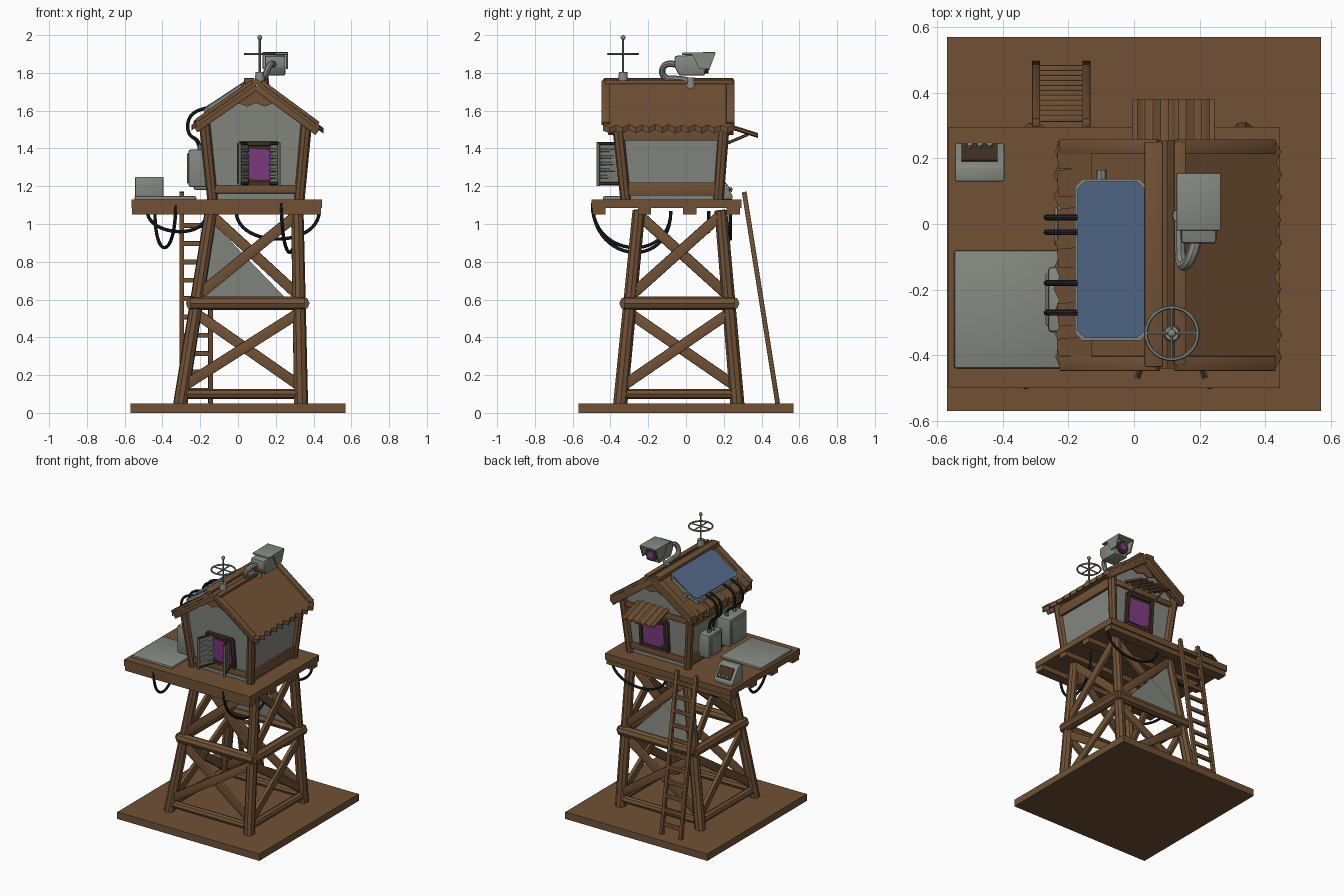
import bpy, bmesh, math, random
from mathutils import Vector as V, Matrix

if "Cube" in bpy.data.objects:
    bpy.data.objects.remove(bpy.data.objects["Cube"])
random.seed(4)

def mat(name, r, g, b):
    m = bpy.data.materials.new(name)
    m.diffuse_color = (r, g, b, 1)
    m.use_nodes = True
    m.node_tree.nodes["Principled BSDF"].inputs["Base Color"].default_value = m.diffuse_color
    return m
WOOD = mat("brown wood", 0.165, 0.083, 0.036)
DARK = mat("dark wood", 0.055, 0.030, 0.018)
GREY = mat("grey metal", 0.235, 0.25, 0.22)
BLUE = mat("solar blue", 0.085, 0.14, 0.25)
BLACK = mat("black cable", 0.015, 0.017, 0.018)
PURPLE = mat("purple glow", 0.22, 0.045, 0.24)

def finish(name, bm, m, bevel=0):
    if bevel:
        bmesh.ops.bevel(bm, geom=bm.edges[:], offset=bevel, segments=2, affect='EDGES', profile=0.5)
    bmesh.ops.recalc_face_normals(bm, faces=bm.faces[:])
    me = bpy.data.meshes.new(name)
    bm.to_mesh(me)
    bm.free()
    me.materials.append(m)
    me.shade_smooth()
    me.set_sharp_from_angle(angle=math.radians(35))
    ob = bpy.data.objects.new(name, me)
    bpy.context.scene.collection.objects.link(ob)
    return ob

def box(name, lo, hi, m, bevel=0):
    bm = bmesh.new()
    lo, hi = V(lo), V(hi)
    bmesh.ops.create_cube(bm, size=1, matrix=Matrix.Translation((lo + hi) / 2) @ Matrix.Diagonal((*(hi - lo), 1)))
    return finish(name, bm, m, bevel)

def aim(p, q):
    p, q = V(p), V(q)
    return Matrix.Translation((p + q) / 2) @ (q - p).to_track_quat('Z', 'Y').to_matrix().to_4x4(), (q - p).length

def rod(name, p, q, r, m, n=8, r2=None):
    bm = bmesh.new()
    mx, l = aim(p, q)
    bmesh.ops.create_cone(bm, cap_ends=True, segments=n, radius1=r, radius2=r2 or r, depth=l, matrix=mx)
    return finish(name, bm, m)

def plank(name, p, q, w, h, m):
    bm = bmesh.new()
    mx, l = aim(p, q)
    bmesh.ops.create_cube(bm, size=1, matrix=mx @ Matrix.Diagonal((w, h, l, 1)))
    return finish(name, bm, m, 0.003)

def slab(name, pts, vec, m, bevel=0):
    bm = bmesh.new()
    f = bm.faces.new([bm.verts.new(p) for p in pts])
    ext = bmesh.ops.extrude_face_region(bm, geom=[f], use_keep_orig=True)
    bmesh.ops.translate(bm, vec=vec, verts=[v for v in ext["geom"] if isinstance(v, bmesh.types.BMVert)])
    return finish(name, bm, m, bevel)

def tube(name, pts, r, m):
    cu = bpy.data.curves.new(name, 'CURVE')
    cu.dimensions = '3D'
    cu.bevel_depth, cu.bevel_resolution, cu.resolution_u, cu.use_fill_caps = r, 2, 8, True
    s = cu.splines.new('NURBS')
    s.points.add(len(pts) - 1)
    for k, p in zip(s.points, pts):
        k.co = (*p, 1)
    s.order_u, s.use_endpoint_u = 4, True
    tmp = bpy.data.objects.new(name + "_curve", cu)
    bpy.context.scene.collection.objects.link(tmp)
    me = bpy.data.meshes.new_from_object(tmp.evaluated_get(bpy.context.evaluated_depsgraph_get()))
    bpy.data.objects.remove(tmp)
    bm = bmesh.new()
    bm.from_mesh(me)
    return finish(name, bm, m)

# base and platform
box("ground_board", (-.57, -.57, 0), (.57, .57, .05), WOOD)
box("platform", (-.565, -.50, 1.085), (.445, .295, 1.13), WOOD)
for y in (-.46, -.22, .02, .25):
    box("platform_joist", (-.56, y - .035, 1.05), (.44, y + .035, 1.088), WOOD)

# legs with horizontal and cross braces on all four faces
def leg(i, j, z):
    t = (z - .05) / 1.02
    x = (-.305 + .163 * t, .333 - .02 * t)[i]
    y = (-.348 + .098 * t, .272 - .087 * t)[j]
    return V((x, y, z))
for i in (0, 1):
    for j in (0, 1):
        rod("tower_leg", leg(i, j, .03), leg(i, j, 1.07), .038, WOOD, 9, .034)
corners = [(0, 0), (1, 0), (1, 1), (0, 1)]
for k in range(4):
    a, b = corners[k], corners[(k + 1) % 4]
    d = (leg(*b, .5) - leg(*a, .5)).normalized()
    out = V((d.y, -d.x, 0)) * .02
    rod("lower_rail", leg(*a, .10), leg(*b, .10), .027, WOOD, 8)
    rod("middle_rail", leg(*a, .58) - d * .03 + out, leg(*b, .58) + d * .03 + out, .036, WOOD, 8)
    for z0, z1 in ((.14, .53), (.62, 1.05)):
        plank("cross_brace", leg(*a, z0) + out * .5, leg(*b, z1) + out * .5, .025, .055, WOOD)
        plank("cross_brace", leg(*b, z0) - out * .3, leg(*a, z1) - out * .3, .025, .055, WOOD)
slab("tower_sheet", [(-.145, .19, 1.02), (-.18, .225, .61), (.25, .225, .61)], (0, .008, 0), GREY)

# ladder
for x in (-.298, -.145):
    plank("ladder_rail", (x, .485, .05), (x, .308, 1.17), .025, .025, WOOD)
for k in range(11):
    z = .12 + k * .097
    y = .485 - .177 * (z - .05) / 1.12
    plank("ladder_rung", (-.305, y, z), (-.138, y, z), .02, .026, WOOD)

# cabin, flaring outwards to the eaves
def wall(i, j, z, o=0.0):
    t = (z - 1.13) / .38
    return V(((-.135 - .04 * t - o, .325 + .035 * t + o)[i], (-.32 - .04 * t - o, .172 + .028 * t + o)[j], z))
bm = bmesh.new()
rows = []
for j in (0, 1):
    pts = [wall(0, j, 1.13), wall(1, j, 1.13), wall(1, j, 1.51), V((.095, wall(0, j, 1.51).y, 1.735)), wall(0, j, 1.51)]
    rows.append([bm.verts.new(p) for p in pts])
    bm.faces.new(rows[-1])
for k in range(5):
    n = (k + 1) % 5
    bm.faces.new((rows[0][k], rows[0][n], rows[1][n], rows[1][k]))
finish("cabin_walls", bm, GREY)
for i, j in corners:
    rod("corner_post", wall(i, j, 1.13), wall(i, j, 1.53), .028, WOOD, 8, .03)
for k in range(4):
    a, b = corners[k], corners[(k + 1) % 4]
    side = k % 2 == 1
    plank("sill_beam", wall(*a, 1.185), wall(*b, 1.185), .03, .07 if side else .045, WOOD)
    if side:
        plank("top_beam", wall(*a, 1.48), wall(*b, 1.48), .03, .075, WOOD)
plank("back_top_beam", wall(0, 1, 1.485), wall(1, 1, 1.485), .03, .04, WOOD)
for y, s in ((-.36, -1), (.20, 1)):
    slab("gable_board", [(.0, y, 1.64), (.05, y, 1.622), (.095, y, 1.64), (.14, y, 1.622), (.19, y, 1.64), (.095, y, 1.735)], (0, s * .009, 0), WOOD)
    for xe, ze in ((-.225, 1.50), (.42, 1.485)):
        plank("gable_rafter", (xe, y + s * .035, ze), (.095, y + s * .035, 1.725), .035, .035, WOOD)

# windows: dark frame and glowing pane
for j, s, x0, x1, z0, z1 in ((0, -1, .005, .21, 1.215, 1.425), (1, 1, .01, .225, 1.215, 1.44)):
    P = lambda x, z, o: (x, wall(0, j, z).y + s * o, z)
    slab("window_backing", [P(x0, z0, .001), P(x1, z0, .001), P(x1, z1, .001), P(x0, z1, .001)], (0, s * .006, 0), DARK)
    slab("window_glow", [P(x0 + .03, z0 + .05, .006), P(x0 + .07, z0 + .02, .006), P(x1 - .02, z0 + .02, .006),
                         P(x1 - .02, z1 - .035, .006), P(x0 + .03, z1 - .025, .006)], (0, s * .006, 0), PURPLE)
    for a, b in (((x0, z0), (x1, z0)), ((x0, z1), (x1, z1)), ((x0, z0), (x0, z1)), ((x1, z0), (x1, z1))):
        plank("window_frame", P(*a, .008), P(*b, .008), .022, .022, DARK)

# open front shutters with slats
for xa, xb in ((.045, .005), (.17, .212)):
    slab("shutter", [(xa, -.355, 1.215), (xb, -.465, 1.215), (xb, -.465, 1.425), (xa, -.355, 1.425)], (.01, 0, 0), GREY)
    for z in (1.215, 1.425):
        rod("shutter_edge", (xa + .005, -.35, z), (xb + .005, -.47, z), .01, DARK, 6)
    rod("shutter_edge", (xb + .005, -.465, 1.20), (xb + .005, -.465, 1.43), .01, GREY, 6)
    for k in range(5):
        z = 1.25 + .035 * k
        rod("shutter_slat", (xa + .005, -.37, z), (xb + .005, -.455, z), .011, GREY, 6)

# roof slopes with ragged eaves
for xe, ze, s in ((-.225, 1.54, -1), (.43, 1.525, 1)):
    ridge = V((.10, 0, 1.768))
    eave = V((xe, 0, ze))
    pts = [ridge + V((0, .255, 0)), ridge + V((0, -.44, 0))]
    for k in range(21):
        t = 1 + (.055 if k % 2 else 0) + random.uniform(-.012, .012)
        pts.append(ridge.lerp(eave, t) + V((0, -.44 + .695 * k / 20, 0)))
    slab("roof_slope", pts, (0, 0, -.03), WOOD)
    for y in (-.425, .235):
        plank("roof_edge_board", ridge.lerp(eave, .08) + V((0, y, .004)), ridge.lerp(eave, .99) + V((0, y, .004)), .045, .02, WOOD)
plank("ridge_board", (.06, -.435, 1.757), (.06, .25, 1.757), .055, .03, WOOD)
plank("ridge_board", (.14, -.43, 1.75), (.14, .25, 1.75), .035, .02, WOOD)
# loose shingles on the left eave
for y in (-.38, -.27, -.1, .02, .13, .2):
    w = random.uniform(.03, .05)
    slab("loose_shingle", [(-.13, y - w, 1.622), (-.13, y + w, 1.622), (-.235, y + w * .7, 1.545), (-.23, y - w, 1.548)], (0, 0, -.014), WOOD)

# corrugated awning over the back window
bm = bmesh.new()
prev = None
for k in range(33):
    x, w = -.005 + .25 * k / 32, .007 * math.sin(k * math.pi / 3.2)
    ring = [bm.verts.new(p) for p in ((x, .19, 1.535 + w), (x, .38, 1.475 + w), (x, .38, 1.463 + w), (x, .19, 1.523 + w))]
    if prev:
        for a in range(4):
            bm.faces.new((prev[a], prev[(a + 1) % 4], ring[(a + 1) % 4], ring[a]))
    if k in (0, 32):
        bm.faces.new(ring)
    prev = ring
finish("awning", bm, WOOD)
for x in (.02, .22):
    rod("awning_strut", (x, .20, 1.42), (x, .33, 1.475), .008, WOOD, 6)

# solar panel on the left slope
def panel(x, y, o):
    return (x, y, 1.755 + (x - .04) * .66 + o)
def chamfered(g, o):
    x0, x1, y0, y1, c = -.18 + g, .04 - g, -.355 + g, .137 - g, .022
    return [panel(x, y, o) for x, y in ((x0 + c, y0), (x1 - c, y0), (x1, y0 + c), (x1, y1 - c), (x1 - c, y1), (x0 + c, y1), (x0, y1 - c), (x0, y0 + c))]
slab("solar_frame", chamfered(0, 0), (0, 0, -.03), GREY)
slab("solar_cells", chamfered(.008, .005), (0, 0, -.008), BLUE)
rod("solar_connector", (-.1, .13, 1.64), (-.1, .165, 1.64), .016, GREY)

# meter boxes and cables on the left wall
for y0, y1, z0, z1, xo in ((-.33, -.13, 1.195, 1.395, -.262), (-.085, .07, 1.18, 1.35, -.235)):
    box("meter_box", (xo, y0, z0), (-.14, y1, z1), GREY, .012)
    box("meter_door", (xo - .007, y0 + .02, z0 + .02), (xo + .01, y1 - .02, z1 - .02), GREY, .004)
    for y in (y0 + .06, y1 - .05):
        tube("roof_cable", [(-.20, y, z1 - .01), (-.20, y, 1.45), (-.26, y, 1.45), (-.275, y, 1.54), (-.24, y, 1.60), (-.16, y, 1.615)], .009, BLACK)
        rod("cable_gland", (-.20, y, z1 - .01), (-.20, y, z1 + .025), .014, GREY)

# platform deck sheet and control console
box("deck_sheet", (-.548, -.44, 1.128), (-.22, -.08, 1.147), GREY, .008)
slab("console", [(-.545, .13, 1.13), (-.545, .245, 1.13), (-.545, .245, 1.155), (-.545, .175, 1.25), (-.545, .13, 1.25)], (.15, 0, 0), GREY, .005)
slab("console_screen", [(-.525, .24, 1.168), (-.415, .24, 1.168), (-.415, .19, 1.236), (-.525, .19, 1.236)], (0, .005, .004), DARK)
for x in (-.50, -.47, -.44):
    rod("console_knob", (x, .228, 1.178), (x, .244, 1.19), .009, GREY)

# hanging cables below the platform
for p, q, d in (((-.33, -.495, 1.10), (-.44, -.08, 1.07), .21), ((.23, -.495, 1.11), (.31, -.08, 1.07), .24),
                ((-.01, .235, 1.07), (.43, .235, 1.07), .15), ((-.48, .12, 1.07), (-.17, .12, 1.05), .10)):
    drop = V((0, 0, -d * 1.33))
    tube("hanging_cable", [V(p), V(p) + drop, V(q) + drop, V(q)], .009, BLACK)

# antenna
ax, ay = .115, -.333
rod("antenna_base", (ax, ay, 1.74), (ax, ay, 1.805), .028, GREY, 12, .022)
rod("antenna_pole", (ax, ay, 1.79), (ax, ay, 1.985), .006, GREY)
bm = bmesh.new()
bmesh.ops.create_uvsphere(bm, u_segments=12, v_segments=8, radius=.013, matrix=Matrix.Translation((ax, ay, 1.987)))
finish("antenna_tip", bm, GREY)
bm = bmesh.new()
loops = [[bm.verts.new((ax + (.079 + .006 * math.cos(b)) * math.cos(a), ay + (.079 + .006 * math.cos(b)) * math.sin(a), 1.90 + .006 * math.sin(b)))
          for b in [math.tau * v / 6 for v in range(6)]] for a in [math.tau * u / 28 for u in range(28)]]
for u in range(28):
    for v in range(6):
        bm.faces.new((loops[u][v], loops[(u + 1) % 28][v], loops[(u + 1) % 28][(v + 1) % 6], loops[u][(v + 1) % 6]))
finish("antenna_ring", bm, GREY)
for dx, dy in ((.079, 0), (0, .079)):
    rod("antenna_spoke", (ax - dx, ay - dy, 1.90), (ax + dx, ay + dy, 1.90), .005, GREY, 6)

# security camera looking backwards
slab("camera_body", [(.143, -.06, 1.89), (.143, .11, 1.90), (.143, .10, 1.785), (.143, -.035, 1.785), (.143, -.06, 1.83)], (.108, 0, 0), GREY, .01)
slab("camera_hood", [(.13, -.02, 1.895), (.13, .155, 1.897), (.13, .155, 1.91), (.13, -.02, 1.908)], (.134, 0, 0), GREY, .004)
for x in (.13, .254):
    slab("hood_side", [(x, .03, 1.90), (x, .155, 1.90), (x, .125, 1.82), (x, .07, 1.82)], (.01, 0, 0), GREY)
rod("lens_ring", (.197, .09, 1.842), (.197, .118, 1.842), .045, DARK, 16)
rod("lens", (.197, .10, 1.842), (.197, .124, 1.842), .036, PURPLE, 16, .026)
tube("camera_arm", [(.19, -.04, 1.84), (.18, -.10, 1.86), (.15, -.14, 1.82), (.14, -.11, 1.755), (.14, -.04, 1.775), (.14, .025, 1.755)], .017, GREY)
rod("camera_mount", (.14, .025, 1.715), (.14, .025, 1.775), .028, GREY, 12, .022)
